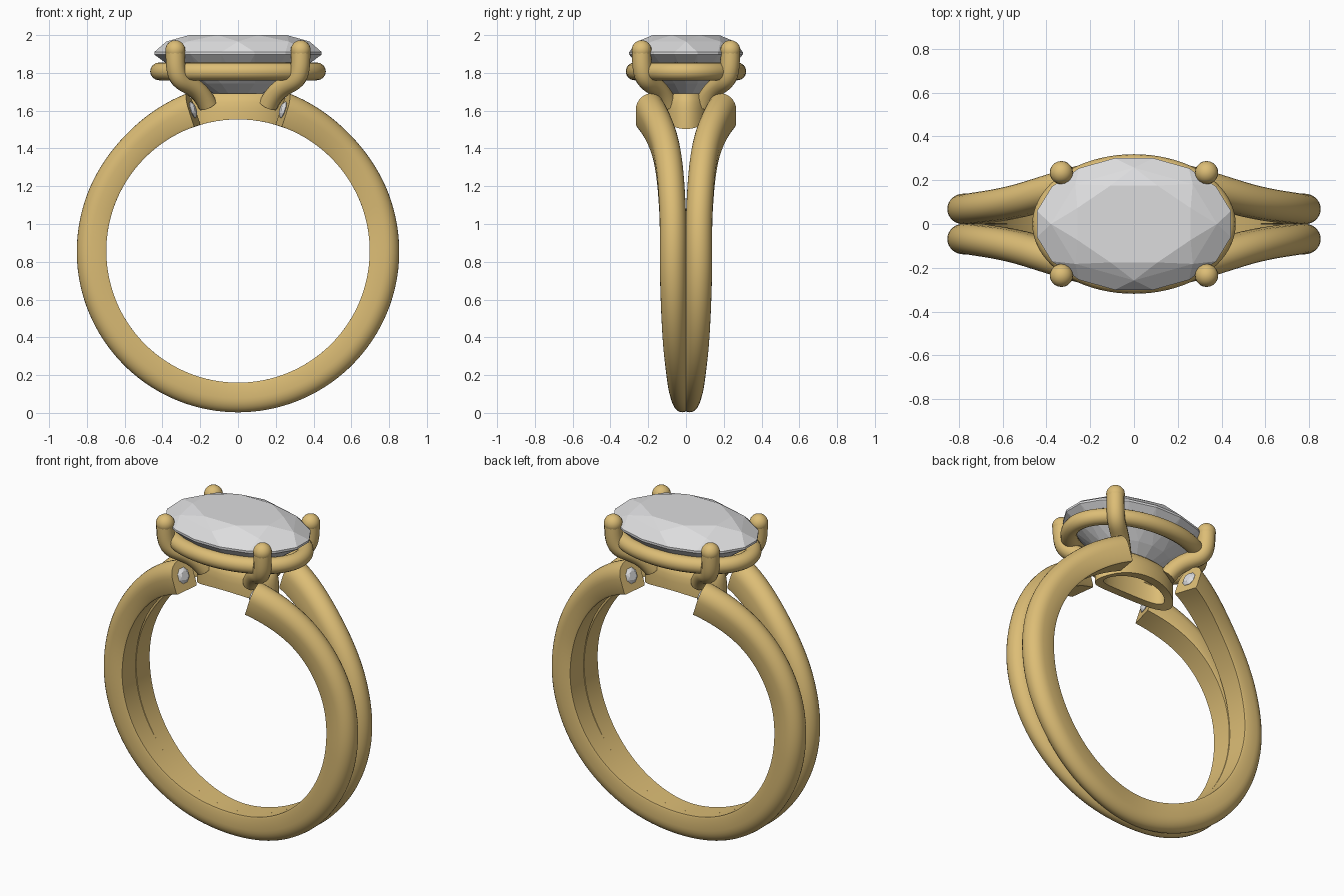
import bpy, bmesh, math
from math import sin, cos, pi, radians
from mathutils import Vector, Matrix

cube = bpy.data.objects.get("Cube")
if cube:
    bpy.data.objects.remove(cube, do_unlink=True)

CENTRE_Z, INNER_R = 0.857, 0.697


def material(name, color):
    m = bpy.data.materials.new(name)
    m.use_nodes = True
    m.diffuse_color = (*color, 1)
    m.node_tree.nodes["Principled BSDF"].inputs["Base Color"].default_value = (*color, 1)
    return m


gold = material("gold", (0.72, 0.51, 0.18))
crystal = material("clear crystal", (0.72, 0.72, 0.73))


def finish(name, bm, mat, mirror="", smooth=True):
    bmesh.ops.recalc_face_normals(bm, faces=bm.faces)
    me = bpy.data.meshes.new(name)
    bm.to_mesh(me)
    bm.free()
    ob = bpy.data.objects.new(name, me)
    bpy.context.collection.objects.link(ob)
    style(ob, mat, mirror, smooth)
    return ob


def style(ob, mat, mirror="", smooth=True):
    ob.data.materials.append(mat)
    bpy.ops.object.select_all(action="DESELECT")
    ob.select_set(True)
    bpy.context.view_layer.objects.active = ob
    if smooth:
        bpy.ops.object.shade_smooth_by_angle(angle=radians(40))
    if mirror:
        mod = ob.modifiers.new("mirror", "MIRROR")
        mod.use_axis = ["X" in mirror, "Y" in mirror, False]


def loft(bm, rings, closed=False, caps=False):
    """Skin a list of vertex rings with quads."""
    rows = [[bm.verts.new(p) for p in ring] for ring in rings]
    n = len(rows[0])
    for a, b in zip(rows, rows[1:] + rows[:1] if closed else rows[1:]):
        for i in range(n):
            j = (i + 1) % n
            bm.faces.new((a[i], a[j], b[j], b[i]))
    if caps:
        bm.faces.new(rows[-1])


def spline(keys, u):
    """Smooth curve through evenly spaced keys, even about the first key."""
    u = abs(u)
    i = min(int(u), len(keys) - 2)
    t = u - i
    a, b, c = keys[abs(i - 1)], keys[i], keys[i + 1]
    d = keys[i + 2] if i + 2 < len(keys) else 2 * c - b
    return b + 0.5 * t * (c - a + t * (2 * a - 5 * b + 4 * c - d + t * (3 * (b - c) + d - a)))


# Split shank: keys run from the bottom of the ring up to the shoulder
OFFSET = [0.02, 0.04, 0.06, 0.068, 0.072, 0.105, 0.19]
HALF_WIDTH = [0.055, 0.058, 0.064, 0.07, 0.07, 0.072, 0.078]
THICKNESS = [0.157, 0.157, 0.157, 0.157, 0.156, 0.158, 0.18]
STEP = radians(27)


def shank_frame(u):
    ang = -pi / 2 + u * STEP
    radial = Vector((cos(ang), 0, sin(ang)))
    slope = (spline(OFFSET, u + 0.01) - spline(OFFSET, u - 0.01)) / 0.02
    tangent = Vector((-sin(ang), slope / (0.78 * STEP), cos(ang))).normalized()
    across = tangent.cross(radial).normalized()
    if across.y < 0:
        across = -across
    origin = Vector((0, spline(OFFSET, u), CENTRE_Z)) + radial * INNER_R
    return origin, radial, across, tangent


def shank_ring(u):
    o, radial, across, _ = shank_frame(u)
    w, h = spline(HALF_WIDTH, u), spline(THICKNESS, u)
    side = 0.52 * h
    section = [(-w * 0.93, 0), (w * 0.93, 0), (w, 0.012)]
    section += [(w * cos(k * pi / 14), side + (h - side) * sin(k * pi / 14)) for k in range(15)]
    section += [(-w, 0.012)]
    return [o + across * x + radial * y for x, y in section]


bm = bmesh.new()
loft(bm, [shank_ring(6 * i / 60) for i in range(61)], caps=True)
finish("split_shank", bm, gold, "XY")


def ellipse(a, b, z, n, shift=0.0):
    return [Vector((a * cos(2 * pi * (i + shift) / n), b * sin(2 * pi * (i + shift) / n), z))
            for i in range(n)]


def faceted_stone(name, points, mirror=""):
    bm = bmesh.new()
    for p in points:
        bm.verts.new(p)
    bmesh.ops.convex_hull(bm, input=bm.verts)
    bmesh.ops.dissolve_limit(bm, angle_limit=radians(0.5), verts=bm.verts, edges=bm.edges)
    finish(name, bm, crystal, mirror, smooth=False)


# Oval centre stone: table, crown, girdle, pavilion, culet
A, B = 0.452, 0.307
stone = [Vector((0, 0, 1.62))]
for scale, z, n, shift in ((0.62, 2.0, 8, 0.5), (0.84, 1.966, 8, 0), (1, 1.91, 16, 0.5),
                           (1, 1.897, 16, 0.5), (0.52, 1.745, 16, 0)):
    stone += ellipse(A * scale, B * scale, z, n, shift)
faceted_stone("centre_stone", stone)

# Small accent stones set in the shoulder end faces
o, radial, across, tangent = shank_frame(6)
seat = o + radial * 0.088
frame = Matrix((across, radial, tangent)).transposed()
accent = ellipse(0.024, 0.028, 0.018, 8) + ellipse(0.042, 0.048, 0.004, 8, 0.5)
accent += ellipse(0.02, 0.024, -0.02, 8)
faceted_stone("accent_stones", [seat + frame @ p for p in accent], "XY")

# Oval gallery rail under the stone
bm = bmesh.new()
rings = []
for i in range(72):
    t = 2 * pi * i / 72
    c = Vector((0.418 * cos(t), 0.272 * sin(t), 1.808))
    out = Vector((0.272 * cos(t), 0.418 * sin(t), 0)).normalized()
    rings.append([c + 0.047 * (out * cos(k * pi / 8) + Vector((0, 0, sin(k * pi / 8))))
                  for k in range(16)])
loft(bm, rings, closed=True)
finish("gallery_rail", bm, gold)

# Hollow oval base whose underside follows the finger hole
bm = bmesh.new()
rings = []
for i in range(64):
    t = 2 * pi * i / 64
    ring = []
    for inset, z in ((0, None), (0, 1.61), (0.005, 1.645), (0.015, 1.675), (0.03, 1.69),
                     (0.045, 1.685), (0.05, 1.66), (0.05, None)):
        x, y = (0.262 - inset) * cos(t), (0.135 - inset) * sin(t)
        if z is None:
            z = CENTRE_Z + math.sqrt(INNER_R ** 2 - x * x)
        ring.append((x, y, z))
    rings.append(ring)
loft(bm, rings, closed=True)
finish("setting_base", bm, gold)

# Four curved prongs with ball tips
curve = bpy.data.curves.new("prongs", "CURVE")
curve.dimensions = "3D"
curve.bevel_depth = 0.051
curve.bevel_resolution = 4
curve.use_fill_caps = True
path = [(0.332, 0.235, 1.92), (0.332, 0.235, 1.83), (0.325, 0.225, 1.74),
        (0.21, 0.14, 1.73), (0.16, 0.095, 1.63)]
sp = curve.splines.new("NURBS")
sp.points.add(len(path) - 1)
for pt, co in zip(sp.points, path):
    pt.co = (*co, 1)
sp.use_endpoint_u = True
sp.order_u = 4
sp.resolution_u = 8
prongs = bpy.data.objects.new("prongs", curve)
bpy.context.collection.objects.link(prongs)
bpy.ops.object.select_all(action="DESELECT")
prongs.select_set(True)
bpy.context.view_layer.objects.active = prongs
bpy.ops.object.convert(target="MESH")
style(bpy.context.view_layer.objects.active, gold, "XY")

bm = bmesh.new()
bmesh.ops.create_uvsphere(bm, u_segments=20, v_segments=12, radius=0.053,
                          matrix=Matrix.Translation(path[0]))
finish("prong_tips", bm, gold, "XY")
